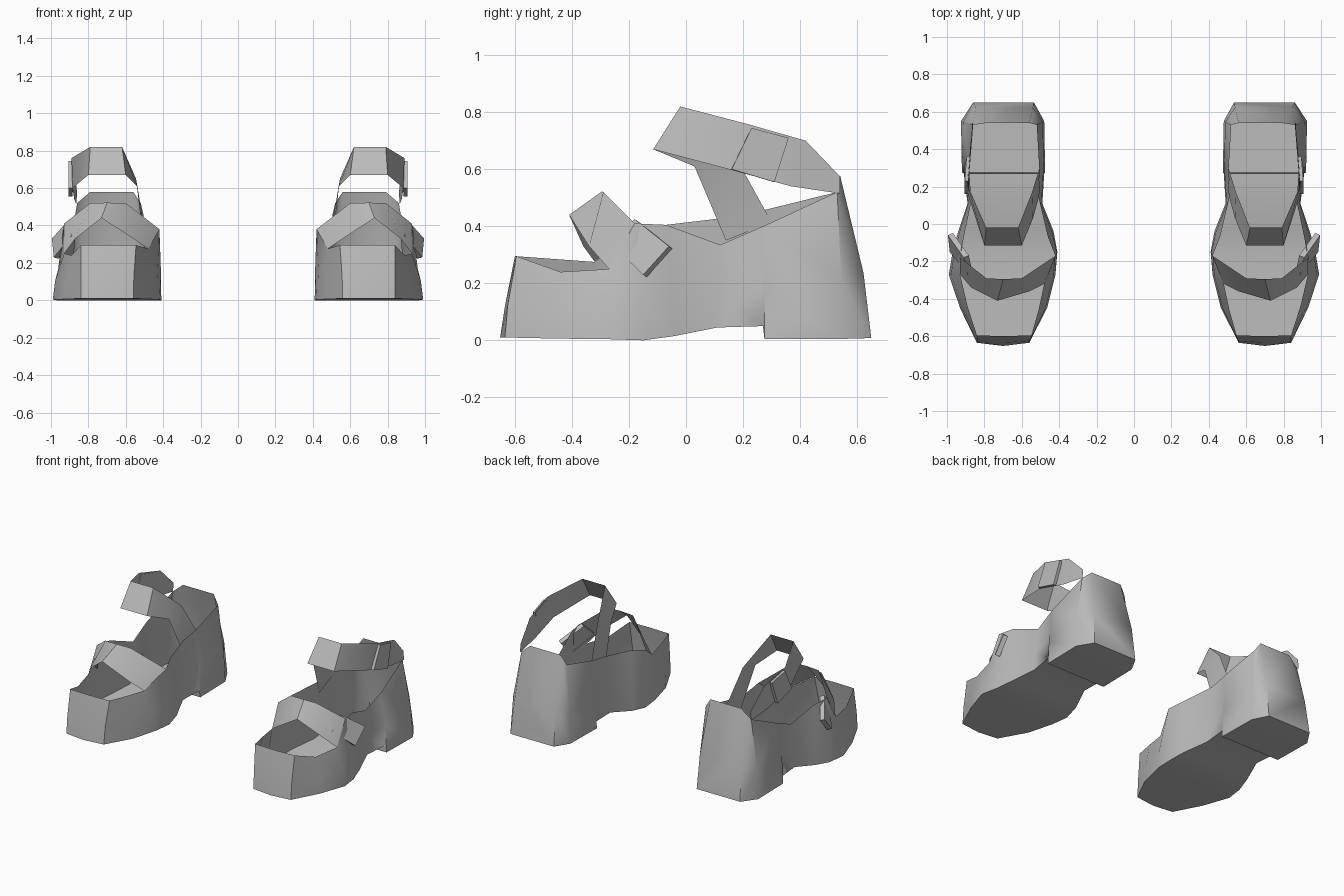
import bpy, bmesh, math
from mathutils import Vector

cube = bpy.data.objects.get("Cube")
if cube:
    bpy.data.objects.remove(cube, do_unlink=True)

grey = bpy.data.materials.new("plain grey")
grey.use_nodes = True
grey.diffuse_color = (0.5, 0.5, 0.5, 1)
bsdf = next(n for n in grey.node_tree.nodes if n.type == 'BSDF_PRINCIPLED')
bsdf.inputs["Base Color"].default_value = (0.5, 0.5, 0.5, 1)
bsdf.inputs["Roughness"].default_value = 0.7


def make(name, points, faces, side, angle=50):
    """Mesh object for one foot; side is +1 for left, -1 for right."""
    bm = bmesh.new()
    vs = [bm.verts.new((p[0] * side, p[1], p[2])) for p in points]
    for f in faces:
        bm.faces.new([vs[i] for i in f])
    bmesh.ops.recalc_face_normals(bm, faces=bm.faces)
    me = bpy.data.meshes.new(name)
    bm.to_mesh(me)
    bm.free()
    me.materials.append(grey)
    ob = bpy.data.objects.new(("left_" if side > 0 else "right_") + name, me)
    bpy.context.collection.objects.link(ob)
    bpy.ops.object.select_all(action='DESELECT')
    ob.select_set(True)
    bpy.context.view_layer.objects.active = ob
    bpy.ops.object.shade_smooth_by_angle(angle=math.radians(angle))
    return ob


def grid(rows):
    """Points and quads of a surface through equal rows."""
    n = len(rows[0])
    pts = [p for r in rows for p in r]
    faces = [(i * n + j, i * n + j + 1, (i + 1) * n + j + 1, (i + 1) * n + j)
             for i in range(len(rows) - 1) for j in range(n - 1)]
    return pts, faces


def plate(corners, thickness):
    """Thin solid from a four-cornered face, thickened inwards."""
    c = [Vector(p) for p in corners]
    n = (c[2] - c[0]).cross(c[3] - c[1]).normalized()
    if n.x > 0:
        n = -n
    pts = c + [p + n * thickness for p in c]
    faces = [(0, 1, 2, 3), (7, 6, 5, 4)]
    faces += [(i, (i + 1) % 4, (i + 1) % 4 + 4, i + 4) for i in range(4)]
    return pts, faces


# Shell stations: sole y, sole z, then for the outer and the inner wall
# (sole x, rim x, rim y, rim z)
STATIONS = [
    (-0.635, 0.01, (0.84, 0.84, -0.595, 0.295), (0.56, 0.545, -0.595, 0.295)),
    (-0.45, 0.006, (0.93, 0.89, -0.44, 0.24), (0.465, 0.51, -0.46, 0.285)),
    (-0.27, 0.004, (0.99, 0.93, -0.27, 0.25), (0.42, 0.48, -0.32, 0.275)),
    (-0.15, 0.0, (0.97, 0.93, -0.18, 0.41), (0.41, 0.42, -0.17, 0.38)),
    (-0.04, 0.015, (0.94, 0.91, -0.07, 0.405), (0.43, 0.46, -0.07, 0.405)),
    (0.11, 0.045, (0.89, 0.87, 0.12, 0.335), (0.49, 0.51, 0.14, 0.43)),
    (0.27, 0.05, (0.91, 0.88, 0.27, 0.40), (0.48, 0.505, 0.27, 0.455)),
    (0.275, 0.005, (0.92, 0.88, 0.275, 0.402), (0.475, 0.505, 0.275, 0.457)),
    (0.55, 0.005, (0.925, 0.86, 0.53, 0.52), (0.48, 0.52, 0.53, 0.52)),
    (0.65, 0.008, (0.86, 0.79, 0.54, 0.58), (0.535, 0.56, 0.54, 0.58)),
]


def wall(y, z, w):
    """Rim, middle and sole points of one wall, slightly bulged."""
    sole, rim = Vector((w[0], y, z)), Vector((w[1], w[2], w[3]))
    mid = sole.lerp(rim, 0.4)
    mid.x = w[0] + (w[1] - w[0]) * 0.2
    mid.y = y + (w[2] - y) * 0.25
    return [rim, mid, sole]


def shell():
    rows = []
    for y, z, outer, inner in STATIONS:
        a, b = wall(y, z, outer), wall(y, z, inner)
        rows.append(a + b[::-1])
    pts, faces = grid(rows)
    # Toe wall with a slightly pushed-out middle
    k = len(pts)
    pts += [Vector((0.70, -0.60, 0.295)), Vector((0.70, -0.635, 0.12)),
            Vector((0.70, -0.652, 0.01))]
    faces += [(0, 1, k + 1, k), (1, 2, k + 2, k + 1),
              (k, k + 1, 4, 5), (k + 1, k + 2, 3, 4), (2, 3, k + 2)]
    # Flat back of the heel
    e = (len(rows) - 1) * 6
    faces += [(e, e + 1, e + 4, e + 5), (e + 1, e + 2, e + 3, e + 4)]
    return pts, faces


# Band over the toes: front edge and back edge
VAMP = [
    [(0.93, -0.27, 0.25), (0.87, -0.34, 0.33), (0.73, -0.41, 0.44),
     (0.56, -0.36, 0.33), (0.48, -0.32, 0.275)],
    [(0.93, -0.18, 0.41), (0.79, -0.29, 0.52), (0.70, -0.295, 0.522),
     (0.60, -0.29, 0.52), (0.42, -0.17, 0.38)],
]

# Ankle strap: upper edge and lower edge, from outer heel to inner rim
STRAP = [
    [(0.86, 0.54, 0.575), (0.875, 0.42, 0.70), (0.89, 0.21, 0.76),
     (0.79, -0.02, 0.82), (0.62, -0.02, 0.82), (0.545, 0.17, 0.65),
     (0.505, 0.30, 0.415)],
    [(0.865, 0.54, 0.515), (0.875, 0.37, 0.54), (0.885, 0.15, 0.60),
     (0.80, -0.115, 0.67), (0.60, -0.115, 0.67), (0.54, 0.03, 0.61),
     (0.51, 0.14, 0.35)],
]

TOE_BUCKLE = [(0.89, -0.27, 0.345), (0.91, -0.18, 0.425),
              (0.995, -0.06, 0.33), (0.985, -0.15, 0.23)]
STRAP_BUCKLE = [(0.905, 0.16, 0.60), (0.905, 0.23, 0.745),
                (0.895, 0.36, 0.71), (0.905, 0.31, 0.555)]

for side in (1, -1):
    make("shoe_shell", *shell(), side)
    make("toe_band", *grid(VAMP), side)
    make("ankle_strap", *grid(STRAP), side)
    make("toe_buckle", *plate(TOE_BUCKLE, 0.03), side, 30)
    make("strap_buckle", *plate(STRAP_BUCKLE, 0.02), side, 30)
